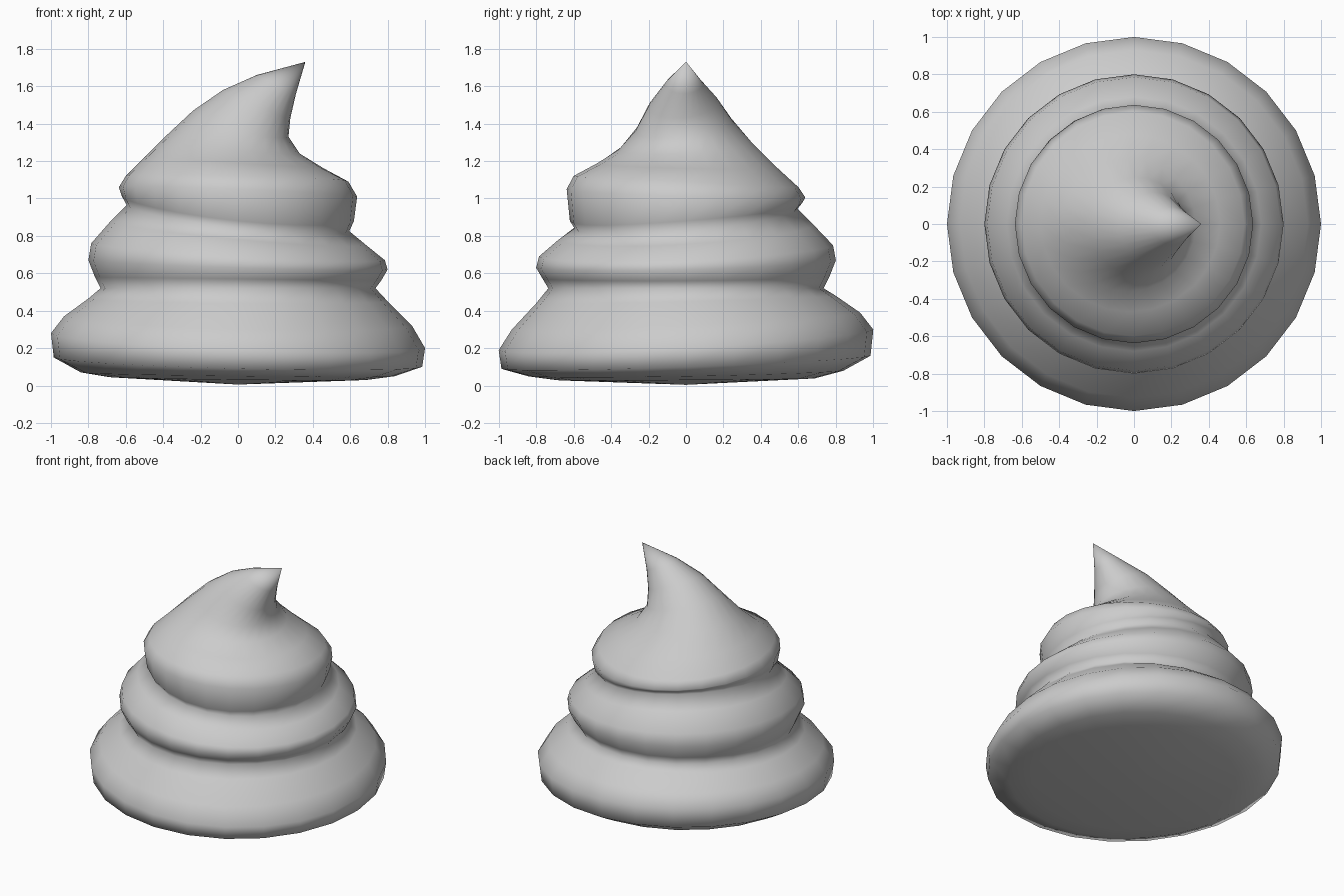
import bpy, bmesh
from math import sin, cos, pi

SIDES = 24

# Coiled lower body: radius, then ring height at right, back, left, front
COILS = [
    (0.69, 0.03, 0.04, 0.045, 0.03),
    (0.84, 0.05, 0.08, 0.07, 0.05),
    (0.985, 0.10, 0.16, 0.15, 0.09),
    (1.00, 0.20, 0.30, 0.28, 0.19),
    (0.93, 0.32, 0.39, 0.37, 0.30),
    (0.80, 0.45, 0.48, 0.465, 0.44),
    (0.735, 0.52, 0.52, 0.52, 0.52),
    (0.765, 0.56, 0.58, 0.58, 0.57),
    (0.80, 0.62, 0.67, 0.67, 0.63),
    (0.785, 0.67, 0.75, 0.76, 0.69),
    (0.68, 0.755, 0.86, 0.88, 0.78),
    (0.595, 0.825, 0.945, 0.965, 0.84),
    (0.62, 0.88, 0.975, 1.01, 0.88),
    (0.637, 1.01, 1.005, 1.06, 1.05),
]
# Leaning peak: right x, back y, left x, front y, then the four heights
PEAK = [
    (0.59, 0.60, -0.60, -0.60, 1.09, 1.06, 1.12, 1.12),
    (0.46, 0.48, -0.50, -0.47, 1.16, 1.17, 1.22, 1.19),
    (0.33, 0.35, -0.39, -0.36, 1.24, 1.30, 1.33, 1.26),
    (0.27, 0.25, -0.24, -0.27, 1.33, 1.41, 1.47, 1.36),
    (0.28, 0.17, -0.08, -0.20, 1.43, 1.52, 1.58, 1.49),
    (0.31, 0.09, 0.10, -0.11, 1.56, 1.61, 1.66, 1.61),
]


def blend(a, right, back, left, front):
    """Smooth value around a ring through its four compass values."""
    return ((right + back + left + front) / 4 + (right - left) / 2 * cos(a)
            + (back - front) / 2 * sin(a)
            + (right + left - back - front) / 4 * cos(2 * a))


bm = bmesh.new()
rows = [(r, r, -r, -r, *z) for r, *z in COILS] + PEAK
rings = []
for xr, yb, xl, yf, *z in rows:
    ring = []
    for i in range(SIDES):
        a = 2 * pi * i / SIDES
        ring.append(bm.verts.new(((xr + xl) / 2 + (xr - xl) / 2 * cos(a),
                                  (yb + yf) / 2 + (yb - yf) / 2 * sin(a),
                                  blend(a, *z))))
    rings.append(ring)

# Skin between rings, then close base and tip
base = bm.verts.new((0, 0, 0.005))
tip = bm.verts.new((0.36, 0, 1.73))
for i in range(SIDES):
    j = (i + 1) % SIDES
    for lo, hi in zip(rings, rings[1:]):
        bm.faces.new((lo[i], lo[j], hi[j], hi[i]))
    bm.faces.new((base, rings[0][j], rings[0][i]))
    bm.faces.new((rings[-1][i], rings[-1][j], tip))
bmesh.ops.recalc_face_normals(bm, faces=bm.faces)
for f in bm.faces:
    f.smooth = True

mesh = bpy.data.meshes.new("swirl_body")
bm.to_mesh(mesh)
bm.free()
bpy.context.collection.objects.link(bpy.data.objects.new("swirl_body", mesh))
